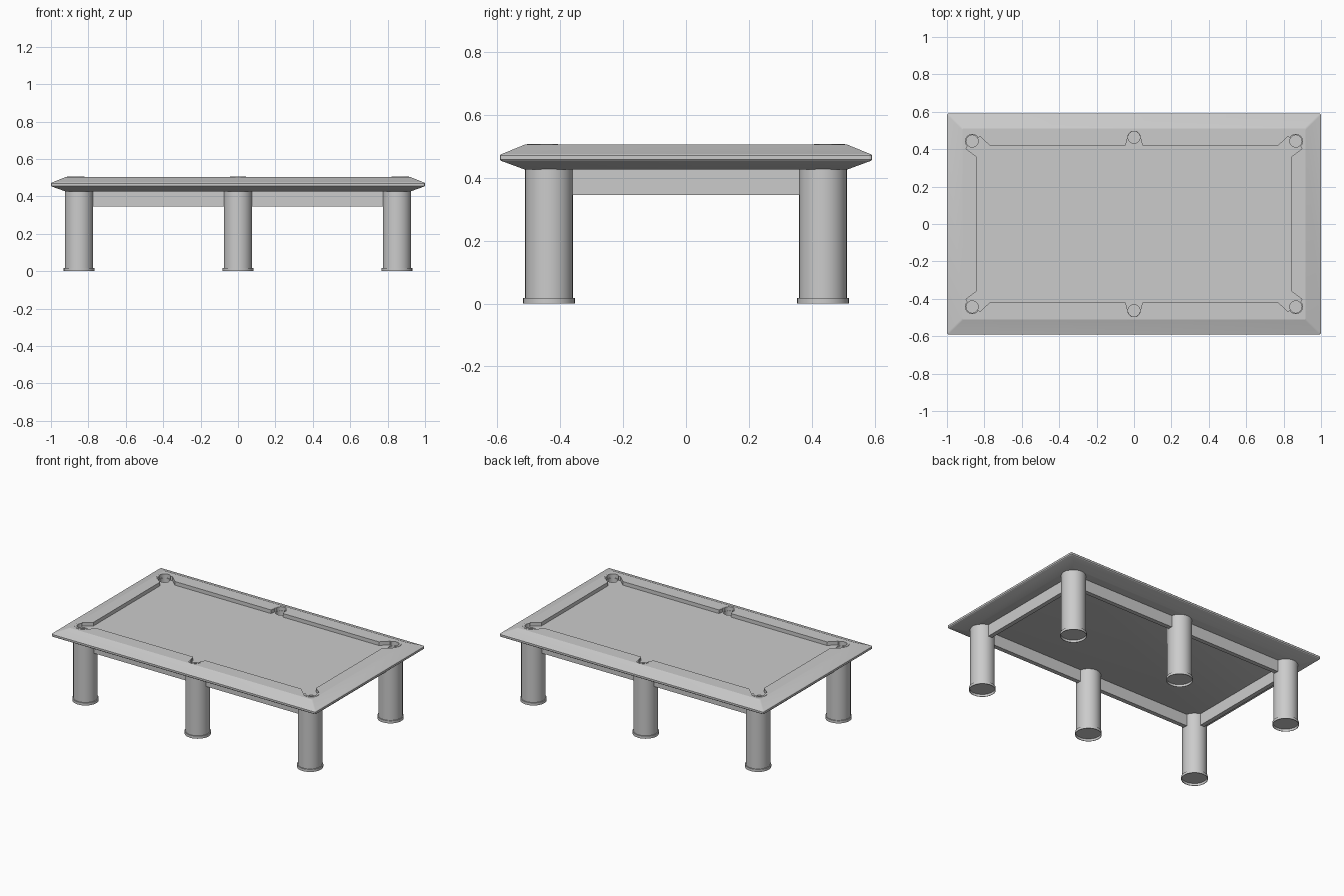
import bpy, bmesh
from math import cos, sin, radians

if "Cube" in bpy.data.objects:
    bpy.data.objects.remove(bpy.data.objects["Cube"])

RAIL, CLOTH = 0.505, 0.48          # rail top and cloth heights
CORNER, SIDE = (0.865, 0.443), (0.0, 0.463)


def add_object(name, bm, smooth=False):
    bmesh.ops.recalc_face_normals(bm, faces=bm.faces)
    me = bpy.data.meshes.new(name)
    bm.to_mesh(me)
    bm.free()
    ob = bpy.data.objects.new(name, me)
    bpy.context.collection.objects.link(ob)
    if smooth:
        activate(ob)
        bpy.ops.object.shade_smooth_by_angle(angle=radians(30))
    return ob


def activate(ob):
    bpy.ops.object.select_all(action='DESELECT')
    ob.select_set(True)
    bpy.context.view_layer.objects.active = ob


def loft(name, rings, smooth=False):
    """Closed solid through rings of equal point count."""
    bm = bmesh.new()
    vs = [[bm.verts.new(p) for p in r] for r in rings]
    n = len(vs[0])
    for a, b in zip(vs, vs[1:]):
        for i in range(n):
            j = (i + 1) % n
            bm.faces.new((a[i], a[j], b[j], b[i]))
    bm.faces.new(vs[0])
    bm.faces.new(vs[-1])
    return add_object(name, bm, smooth)


def arc(c, r, a0, a1, n):
    return [(c[0] + r * cos(radians(a0 + (a1 - a0) * i / n)),
             c[1] + r * sin(radians(a0 + (a1 - a0) * i / n))) for i in range(n + 1)]


def at(points, z):
    return [(x, y, z) for x, y in points]


def four_way(q):
    """Mirror a first-quadrant outline into a full closed loop."""
    half = q + [(-x, y) for x, y in reversed(q)]
    return half + [(-x, -y) for x, y in half]


def turned(name, x, y, profile, n=32):
    return loft(name, [at(arc((x, y), r, 0, 360 - 360 / n, n - 1), z) for r, z in profile], True)


def box(name, center, size):
    (x, y, z), (a, b, c) = center, [s / 2 for s in size]
    base = [(x - a, y - b), (x + a, y - b), (x + a, y + b), (x - a, y + b)]
    return loft(name, [at(base, z - c), at(base, z + c)])


def cut(target, cutter):
    mod = target.modifiers.new('cut', 'BOOLEAN')
    mod.operation, mod.solver, mod.object = 'DIFFERENCE', 'EXACT', cutter
    activate(target)
    bpy.ops.object.modifier_apply(modifier=mod.name)
    bpy.data.objects.remove(cutter)


# Table top with bevelled upper and lower edges
def rim(hx, hy, z, r=0.008):
    return at(four_way([(hx, hy - r), (hx - 0.3 * r, hy - 0.3 * r), (hx - r, hy)]), z)


top = loft('table_top', [rim(0.918, 0.511, 0.425), rim(0.996, 0.587, 0.453),
                         rim(1.0, 0.591, 0.457), rim(1.0, 0.591, 0.470),
                         rim(0.996, 0.587, 0.474), rim(0.918, 0.511, RAIL)])

# Sunken playing field with pocket mouths
quadrant = ([(0.842, 0.36), (0.895, 0.40)] + arc(CORNER, 0.049, -48, 150, 14)
            + [(0.772, 0.42), (0.045, 0.42), (0.040, 0.44)] + arc(SIDE, 0.041, -15, 85, 7))
outline = four_way(quadrant)
cut(top, loft('field_cutter', [at(outline, CLOTH), at(outline, 0.6)]))

# Pocket holes
pockets = [(sx * CORNER[0], sy * CORNER[1], sx, sy, 'corner') for sx in (-1, 1) for sy in (-1, 1)]
pockets += [(0, sy * SIDE[1], 1, sy, 'side') for sy in (-1, 1)]
for x, y, *_ in pockets:
    cut(top, turned('hole_cutter', x, y, [(0.032, 0.435), (0.032, 0.6)], 24))
activate(top)
bpy.ops.object.shade_smooth_by_angle(angle=radians(16))

# Horseshoe pocket liners
for x, y, sx, sy, kind in pockets:
    c, r0, r1, a0, a1 = ((CORNER, 0.036, 0.050, -48, 150) if kind == 'corner'
                         else (SIDE, 0.033, 0.042, -15, 195))
    inner, outer = arc(c, r0, a0, a1, 20), arc(c, r1, a0, a1, 20)
    rings = [[(px * sx, py * sy, z) for px, py, z in
              ((*i, CLOTH - 0.003), (*o, CLOTH - 0.003), (*o, RAIL + 0.002), (*i, RAIL + 0.002))]
             for i, o in zip(inner, outer)]
    loft(kind + '_pocket_liner', rings, True)

# Legs and hollow feet
for x in (-0.85, 0, 0.85):
    for y in (-0.435, 0.435):
        turned('leg', x, y, [(0.076, 0.017), (0.076, 0.43)])
        turned('foot', x, y, [(0.079, 0.016), (0.079, 0), (0.082, 0), (0.082, 0.018)])

# Apron rails under the top
for s in (-1, 1):
    box('long_apron', (0, s * 0.435, 0.387), (1.70, 0.03, 0.084))
    box('end_apron', (s * 0.85, 0, 0.387), (0.03, 0.87, 0.084))
